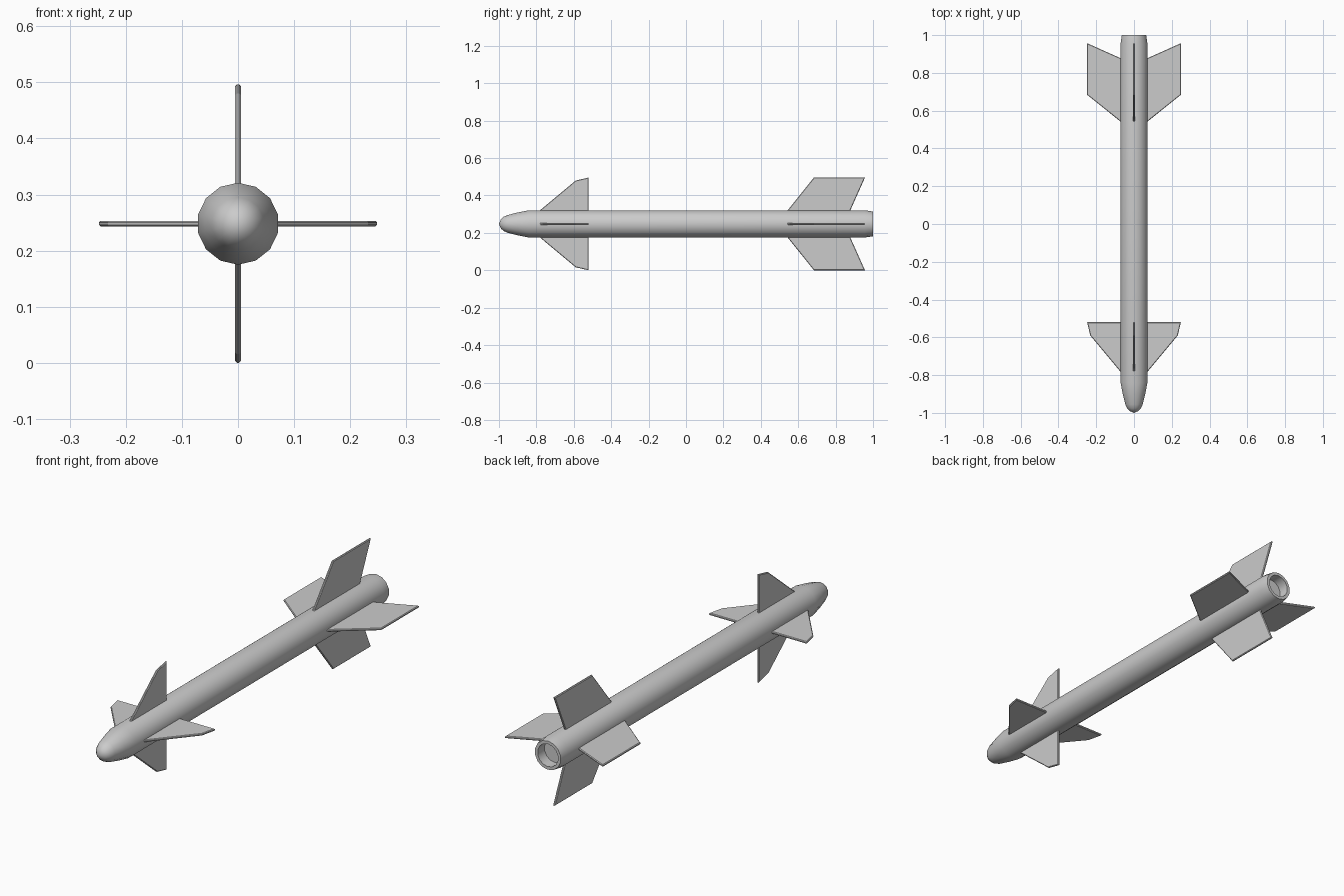
import bpy, bmesh, math
from mathutils import Matrix

if "Cube" in bpy.data.objects:
    bpy.data.objects.remove(bpy.data.objects["Cube"])

SIDES = 14
AXIS_Z = 0.248


def finish(bm, name):
    bmesh.ops.recalc_face_normals(bm, faces=bm.faces)
    mesh = bpy.data.meshes.new(name)
    bm.to_mesh(mesh)
    bm.free()
    ob = bpy.data.objects.new(name, mesh)
    ob.location.z = AXIS_Z
    bpy.context.collection.objects.link(ob)
    return ob


def lathe(name, profile):
    """Spin (y, radius) points round the y axis."""
    bm = bmesh.new()
    rings = []
    for y, r in profile:
        if r == 0:
            rings.append([bm.verts.new((0, y, 0))] * SIDES)
        else:
            angles = [2 * math.pi * i / SIDES for i in range(SIDES)]
            rings.append([bm.verts.new((r * math.sin(a), y, r * math.cos(a))) for a in angles])
    for a, b in zip(rings, rings[1:]):
        for i in range(SIDES):
            j = (i + 1) % SIDES
            bm.faces.new(dict.fromkeys((a[i], a[j], b[j], b[i])))
    ob = finish(bm, name)
    bpy.ops.object.select_all(action='DESELECT')
    ob.select_set(True)
    bpy.context.view_layer.objects.active = ob
    bpy.ops.object.shade_smooth_by_angle(angle=math.radians(30))
    return ob


def fin(name, outline, turn, thick=0.01):
    """Flat plate from a (y, height) outline with chamfered edges."""
    bm = bmesh.new()
    face = bm.faces.new([bm.verts.new((-thick / 2, y, h)) for y, h in outline])
    ext = bmesh.ops.extrude_face_region(bm, geom=[face])
    bmesh.ops.translate(bm, vec=(thick, 0, 0),
                        verts=[v for v in ext['geom'] if isinstance(v, bmesh.types.BMVert)])
    rims = [e for e in bm.edges if abs(e.verts[0].co.x - e.verts[1].co.x) < 1e-6]
    bmesh.ops.bevel(bm, geom=rims, offset=0.003, segments=1, affect='EDGES')
    bmesh.ops.rotate(bm, verts=bm.verts, cent=(0, 0, 0),
                     matrix=Matrix.Rotation(turn, 3, 'Y'))
    return finish(bm, name)


# Body: rounded nose, tube, tapered tail and nozzle recess in one profile
lathe("missile_body", [
    (-1.0, 0), (-0.99, 0.024), (-0.975, 0.038), (-0.955, 0.047), (-0.9, 0.061),
    (-0.84, 0.073), (0.955, 0.073), (1.0, 0.066), (1.0, 0.052), (0.95, 0.052), (0.95, 0)])

# Four front fins and four tail fins
FRONT = [(-0.796, 0.06), (-0.59, 0.232), (-0.52, 0.248), (-0.52, 0.06)]
TAIL = [(0.533, 0.06), (0.684, 0.248), (0.957, 0.248), (0.873, 0.06)]
for i, side in enumerate(("top", "right", "bottom", "left")):
    fin("front_fin_" + side, FRONT, i * math.pi / 2)
    fin("tail_fin_" + side, TAIL, i * math.pi / 2)
